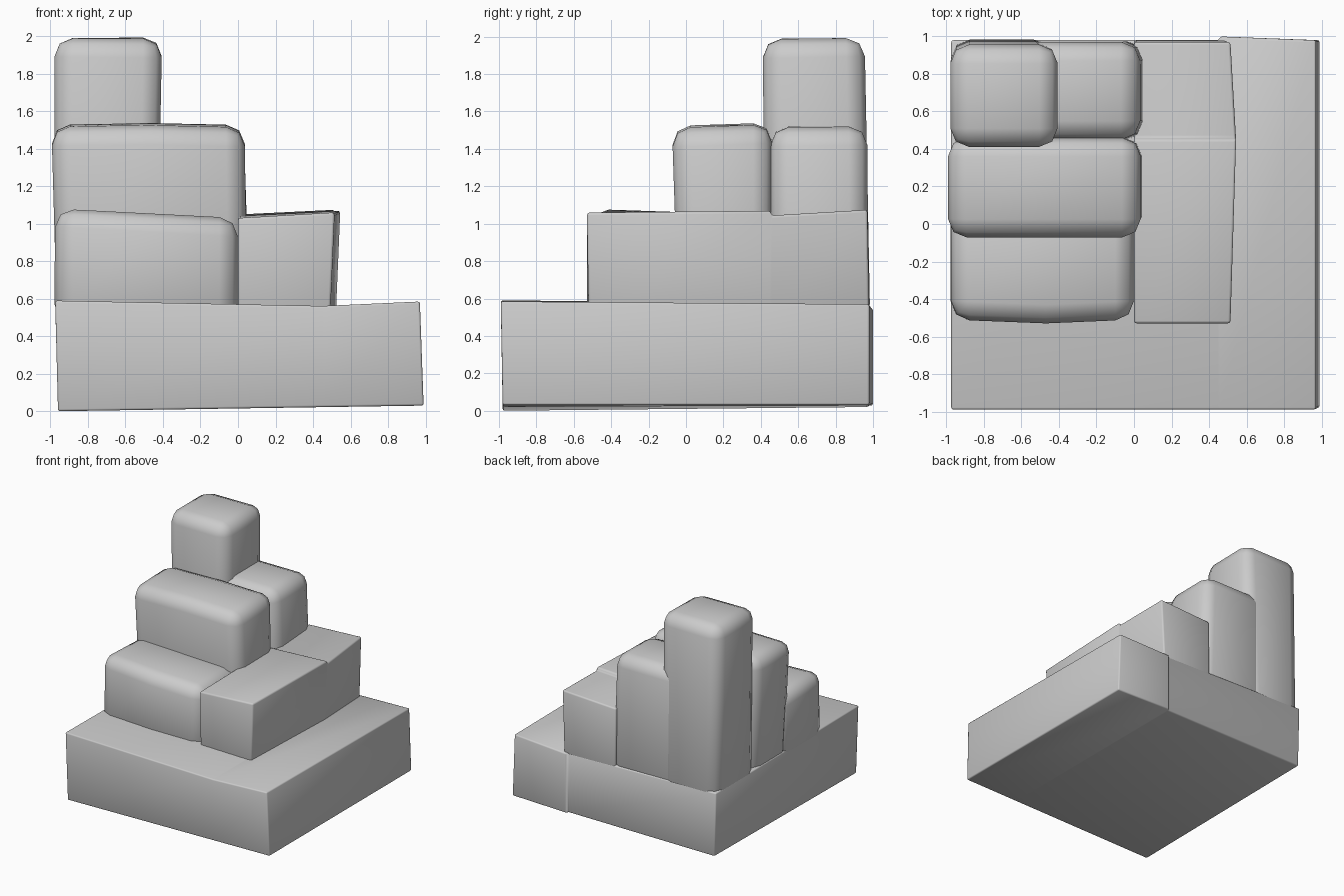
import bpy, bmesh

cube = bpy.data.objects.get("Cube")
if cube:
    bpy.data.objects.remove(cube, do_unlink=True)

stone = bpy.data.materials.new("grey stone")
stone.use_nodes = True
grey = (0.6, 0.6, 0.6, 1)
stone.diffuse_color = grey
stone.node_tree.nodes["Principled BSDF"].inputs["Base Color"].default_value = grey


def block(name, foot, top, floor, heights, bows=()):
    """Rounded, slightly uneven block.
    foot / top: (x0, x1, y0, y1) outlines; floor / heights: corner z values
    ordered front-left, front-right, back-right, back-left on the page.
    bows: (cut axis, cut position, moved axis, side, amount)."""
    bm = bmesh.new()

    def ring(outline, zs):
        x0, x1, y0, y1 = outline
        corners = ((x0, y0), (x1, y0), (x1, y1), (x0, y1))
        return [bm.verts.new((x, y, z)) for (x, y), z in zip(corners, zs)]

    low, high = ring(foot, floor), ring(top, heights)
    bm.faces.new(low[::-1])
    bm.faces.new(high)
    for i in range(4):
        j = (i + 1) % 4
        bm.faces.new((low[i], low[j], high[j], high[i]))

    # Loop cuts pushed in or out make the hand-hewn bulges
    for cut, pos, axis, side, amount in bows:
        point, normal = [0, 0, 0], [0, 0, 0]
        point[cut], normal[cut] = pos, 1
        centre = sum(v.co[axis] for v in bm.verts) / len(bm.verts)
        geom = bm.verts[:] + bm.edges[:] + bm.faces[:]
        made = bmesh.ops.bisect_plane(bm, geom=geom, plane_co=point, plane_no=normal)
        for v in made["geom_cut"]:
            if isinstance(v, bmesh.types.BMVert) and (v.co[axis] - centre) * side > 0:
                v.co[axis] += amount

    mesh = bpy.data.meshes.new(name)
    bm.to_mesh(mesh)
    bm.free()
    mesh.materials.append(stone)
    obj = bpy.data.objects.new(name, mesh)
    bpy.context.collection.objects.link(obj)
    bevel = obj.modifiers.new("rounded edges", 'BEVEL')
    bevel.width = 0.1
    bevel.segments = 2
    bevel.limit_method = 'ANGLE'
    mesh.shade_smooth()
    return obj


X, Y, Z = range(3)
sunk = [0.47] * 4  # upper blocks are sunk into the base

# Wide base slab
block("base_slab", (-0.96, 0.99, -0.98, 0.98), (-0.975, 0.97, -0.99, 0.98),
      (0.0, 0.03, 0.03, 0.02), (0.59, 0.585, 0.57, 0.575),
      [(X, 0.45, Z, 1, -0.025), (X, 0.46, Y, 1, 0.02)])

# Lower step: front block and side block
block("lower_step_front", (-0.98, 0.0, -0.51, 0.1), (-0.975, 0.0, -0.51, 0.1),
      sunk, (1.085, 1.03, 1.03, 1.06), [(X, -0.47, Y, -1, -0.02)])
block("lower_step_side", (0.0, 0.49, -0.52, 0.98), (0.0, 0.515, -0.53, 0.97),
      sunk, (1.03, 1.06, 1.075, 1.05),
      [(Y, 0.45, X, 1, 0.03), (Y, 0.46, Z, 1, -0.025)])

# Middle step: front block and back block
block("middle_step_front", (-0.965, 0.05, -0.04, 0.46), (-0.995, 0.035, -0.075, 0.46),
      sunk, (1.515, 1.51, 1.53, 1.53), [(X, -0.47, Z, 1, 0.01)])
block("middle_step_back", (-0.6, 0.065, 0.45, 0.975), (-0.6, 0.03, 0.45, 0.97),
      sunk, (1.52, 1.515, 1.52, 1.52))

# Corner column
block("corner_column", (-0.975, -0.435, 0.425, 0.985), (-0.98, -0.405, 0.41, 0.955),
      sunk, (1.99, 1.985, 1.995, 1.99))
